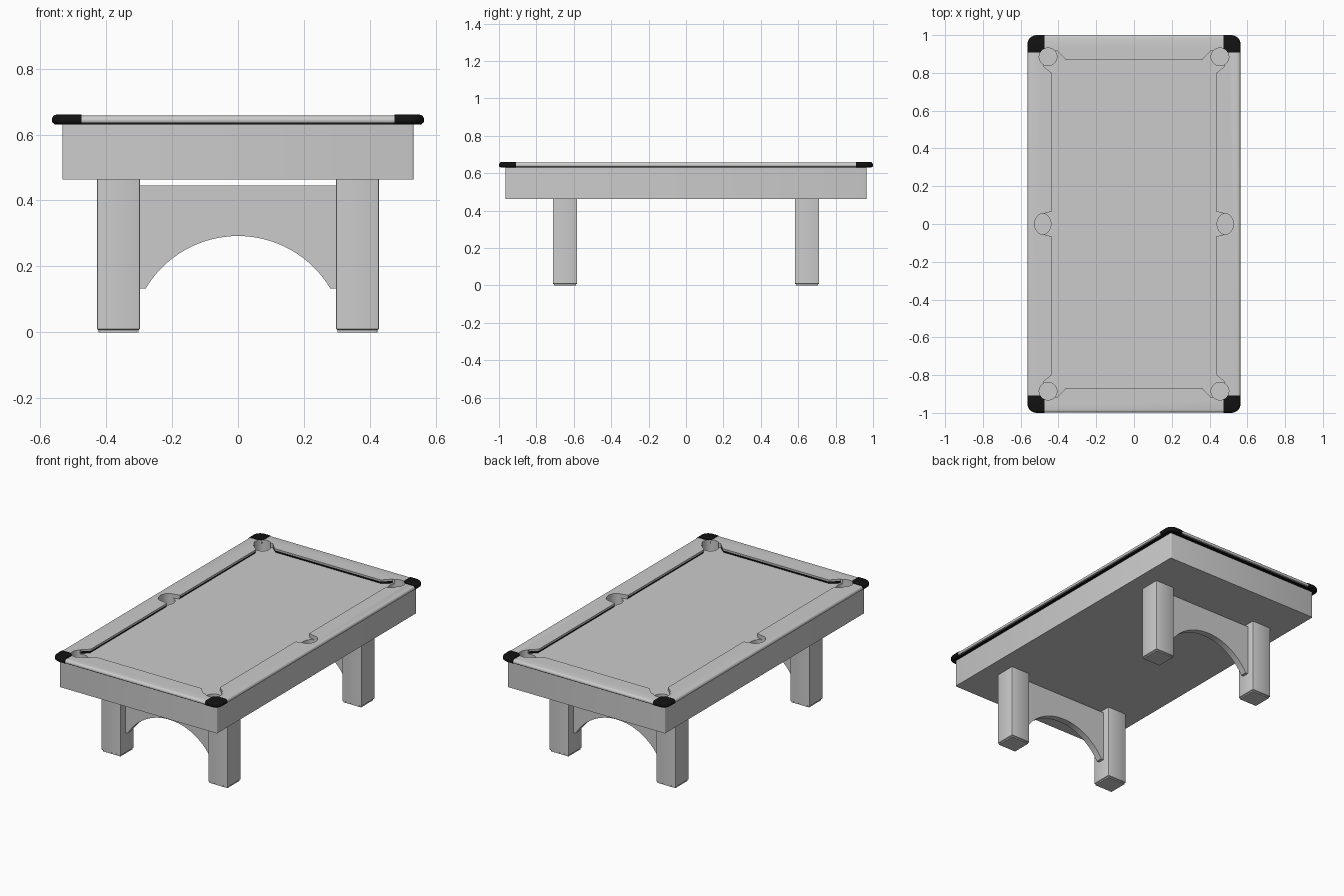
import bpy, bmesh, math

if "Cube" in bpy.data.objects:
    bpy.data.objects.remove(bpy.data.objects["Cube"])


def material(name, rgb):
    m = bpy.data.materials.new(name)
    m.diffuse_color = (*rgb, 1)
    m.use_nodes = True
    m.node_tree.nodes["Principled BSDF"].inputs["Base Color"].default_value = m.diffuse_color
    return m


GREY = material("table grey", (0.6, 0.6, 0.6))
BLACK = material("cap black", (0.006, 0.006, 0.006))


def finish(name, bm, mats):
    bmesh.ops.recalc_face_normals(bm, faces=bm.faces)
    me = bpy.data.meshes.new(name)
    bm.to_mesh(me)
    bm.free()
    ob = bpy.data.objects.new(name, me)
    bpy.context.collection.objects.link(ob)
    for m in mats:
        me.materials.append(m)
    return ob


def add_loft(bm, loops):
    """Stack closed 3D loops with the same point count and cap both ends."""
    rings = [[bm.verts.new(p) for p in loop] for loop in loops]
    n = len(rings[0])
    for a, b in zip(rings, rings[1:]):
        for i in range(n):
            j = (i + 1) % n
            bm.faces.new((a[i], a[j], b[j], b[i]))
    bm.faces.new(rings[0][::-1])
    bm.faces.new(rings[-1])


def rounded_rect(hx, hy, r, z, seg=8, cx=0, cy=0):
    pts = []
    for k, (sx, sy) in enumerate(((1, 1), (-1, 1), (-1, -1), (1, -1))):
        for i in range(seg + 1):
            a = math.pi / 2 * (k + i / seg)
            pts.append((cx + sx * (hx - r) + r * math.cos(a),
                        cy + sy * (hy - r) + r * math.sin(a), z))
    return pts


def slab(name, hx, hy, r, layers, mats, seg=8, cx=0, cy=0):
    """Rounded block from (inset, z) layers."""
    bm = bmesh.new()
    add_loft(bm, [rounded_rect(hx - d, hy - d, max(r - d, 0.002), z, seg, cx, cy)
                  for d, z in layers])
    return finish(name, bm, mats)


def boolean(ob, cutter, op='DIFFERENCE'):
    mod = ob.modifiers.new("cut", 'BOOLEAN')
    mod.operation, mod.solver, mod.object = op, 'EXACT', cutter
    bpy.context.view_layer.objects.active = ob
    bpy.ops.object.modifier_apply(modifier=mod.name)


def smooth(ob, angle=35):
    bpy.ops.object.select_all(action='DESELECT')
    ob.select_set(True)
    bpy.context.view_layer.objects.active = ob
    bpy.ops.object.shade_smooth_by_angle(angle=math.radians(angle))


# Cutter: six pocket holes
bm = bmesh.new()
for sx in (1, -1):
    for cx, cy, rx, ry in ((0.455, 0.885, 0.047, 0.047), (0.483, 0, 0.043, 0.055),
                           (0.455, -0.885, 0.047, 0.047)):
        add_loft(bm, [[(sx * cx + rx * math.cos(math.tau * i / 40),
                        cy + ry * math.sin(math.tau * i / 40), z) for i in range(40)]
                      for z in (0.54, 0.70)])
pockets = finish("pocket_cutter", bm, [])


# Cutter: opening between the cushions, undercut below the nose
def opening(d, z):
    q = [(0.48, 0.055), (0.437 + d, 0.065), (0.437 + d, 0.80), (0.48, 0.835),
         (0.48, 0.915), (0.405, 0.915), (0.36, 0.868 + d)]
    pts = q + [(-x, y) for x, y in q[::-1]]
    pts += [(-x, -y) for x, y in q] + [(x, -y) for x, y in q[::-1]]
    return [(x, y, z) for x, y in pts]


bm = bmesh.new()
add_loft(bm, [opening(0.012, 0.62), opening(0, 0.646), opening(0, 0.70)])
inner = finish("opening_cutter", bm, [])

# Cutter: corner regions for the caps
bm = bmesh.new()
for sx in (1, -1):
    for sy in (1, -1):
        add_loft(bm, [rounded_rect(0.065, 0.065, 0.002, z, 1, sx * 0.54, sy * 0.973)
                      for z in (0.6, 0.7)])
corners = finish("corner_cutter", bm, [])

# Cabinet with the playing surface and pocket wells
cabinet = slab("cabinet", 0.533, 0.965, 0.006, [(0, 0.463), (0, 0.632)], [GREY], 3)
boolean(cabinet, pockets)
smooth(cabinet)

# Rails and cushions with a black strip below
rails = slab("rails", 0.563, 0.998, 0.05,
             [(0.012, 0.630), (0.012, 0.6345), (0.003, 0.6355), (0, 0.640),
              (0, 0.646), (0.003, 0.652), (0.007, 0.6555), (0.013, 0.657)],
             [GREY, BLACK])
boolean(rails, inner)
boolean(rails, pockets)
for p in rails.data.polygons:
    c = p.center
    under_cushion = p.normal.z < -0.1 and abs(c.x) < 0.5 and abs(c.y) < 0.93
    if c.z < 0.6346 or under_cushion:
        p.material_index = 1
smooth(rails)

# Black corner caps
caps = slab("corner_caps", 0.565, 1.0, 0.05,
            [(0.009, 0.631), (0.002, 0.636), (0, 0.641), (0, 0.647),
             (0.003, 0.654), (0.007, 0.658), (0.013, 0.660)], [BLACK])
boolean(caps, corners, 'INTERSECT')
boolean(caps, pockets)
smooth(caps)

for helper in (pockets, inner, corners):
    bpy.data.objects.remove(helper, do_unlink=True)

# Legs with a small recessed foot, and the arched panel between each pair
for end, sy in (("front", -1), ("back", 1)):
    for side, sx in (("left", -1), ("right", 1)):
        leg = slab(f"{end}_{side}_leg", 0.0655, 0.0645, 0.005,
                   [(0.005, 0), (0.005, 0.007), (0, 0.010), (0, 0.465)],
                   [GREY], 2, sx * 0.3625, sy * 0.647)
        smooth(leg)

    half, rise = 0.28, 0.159
    rad = (half ** 2 + rise ** 2) / (2 * rise)
    sweep = math.asin(half / rad)
    prof = [(0.30, 0.133), (0.30, 0.445), (-0.30, 0.445), (-0.30, 0.133)]
    for i in range(33):
        a = sweep * (i / 16 - 1)
        prof.append((rad * math.sin(a), 0.292 - rad + rad * math.cos(a)))
    bm = bmesh.new()
    add_loft(bm, [[(x, sy * 0.647 + t, z) for x, z in prof] for t in (-0.02, 0.02)])
    smooth(finish(f"{end}_arch_panel", bm, [GREY]))
